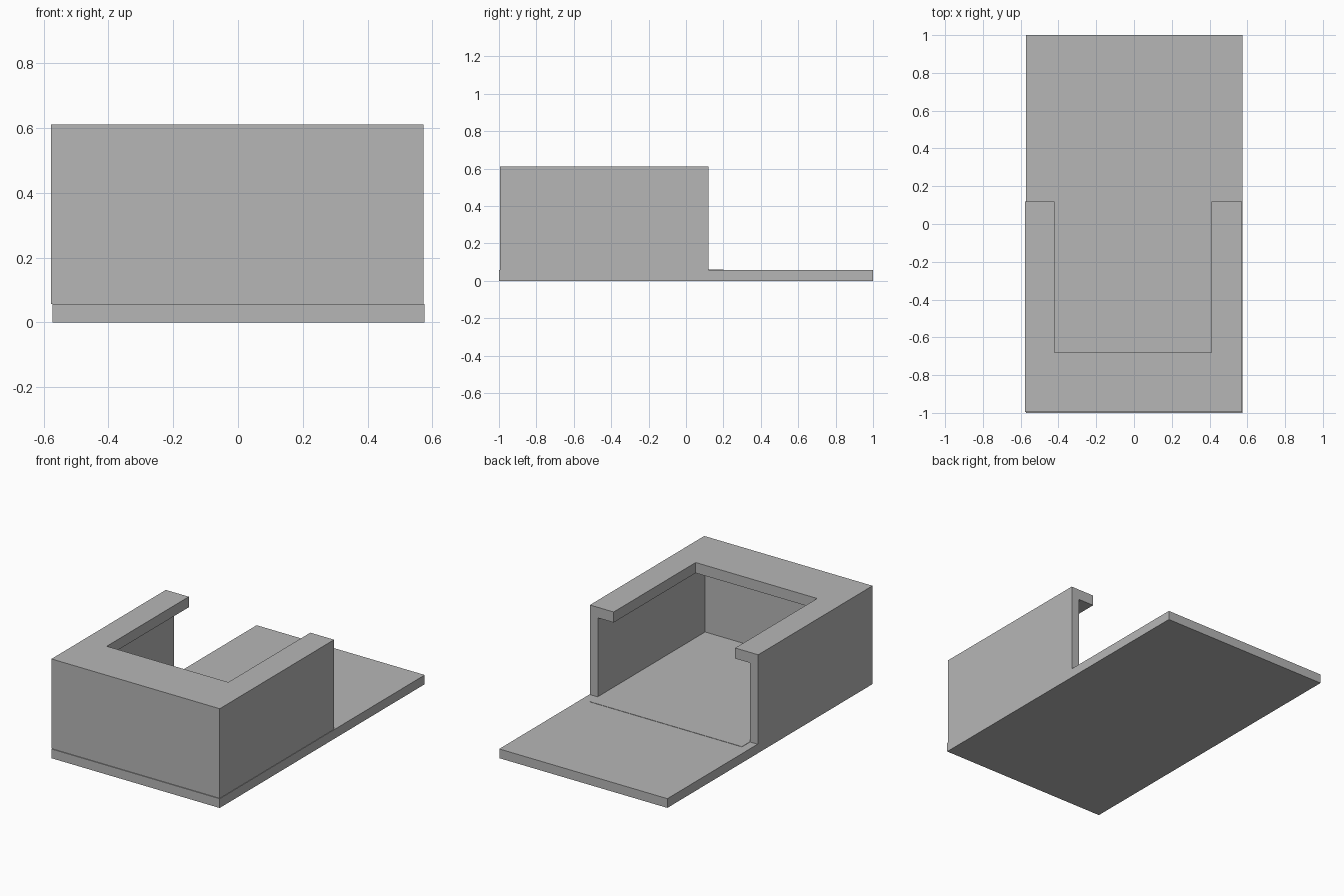
import bpy
import bmesh
from mathutils import Vector

cube = bpy.data.objects.get("Cube")
if cube:
    bpy.data.objects.remove(cube, do_unlink=True)

grey = bpy.data.materials.new("plain_grey")
grey.use_nodes = True
colour = (0.47, 0.47, 0.47, 1)
grey.diffuse_color = colour
grey.node_tree.nodes["Principled BSDF"].inputs["Base Color"].default_value = colour


def box(name, low, high):
    """Axis-aligned box between two corners."""
    low, high = Vector(low), Vector(high)
    bm = bmesh.new()
    bmesh.ops.create_cube(bm, size=1)
    for v in bm.verts:
        v.co = (low + high) / 2 + v.co * (high - low)
    mesh = bpy.data.meshes.new(name)
    bm.to_mesh(mesh)
    bm.free()
    mesh.materials.append(grey)
    obj = bpy.data.objects.new(name, mesh)
    bpy.context.collection.objects.link(obj)
    return obj


def cut(target, cutter):
    """Subtract the cutter and discard it."""
    cutter.hide_render = True
    mod = target.modifiers.new("cut", 'BOOLEAN')
    mod.operation = 'DIFFERENCE'
    mod.solver = 'EXACT'
    mod.object = cutter
    bpy.context.view_layer.objects.active = target
    bpy.ops.object.modifier_apply(modifier=mod.name)
    bpy.data.objects.remove(cutter, do_unlink=True)


base_top = 0.057
top = 0.61

# Long flat base
box("base_plate", (-0.573, -1, 0), (0.575, 1, base_top))

# Three-sided housing with an overhanging rim, open at the back
housing = box("housing", (-0.577, -0.995, base_top), (0.572, 0.12, top))
cut(housing, box("cavity_cutter", (-0.522, -0.925, 0), (0.517, 0.5, top - 0.065)))
cut(housing, box("opening_cutter", (-0.42, -0.68, 0.3), (0.41, 0.5, 1)))

# Thin floor panel reaching just past the housing
box("floor_panel", (-0.522, -0.925, base_top - 0.01), (0.517, 0.2, base_top + 0.002))
